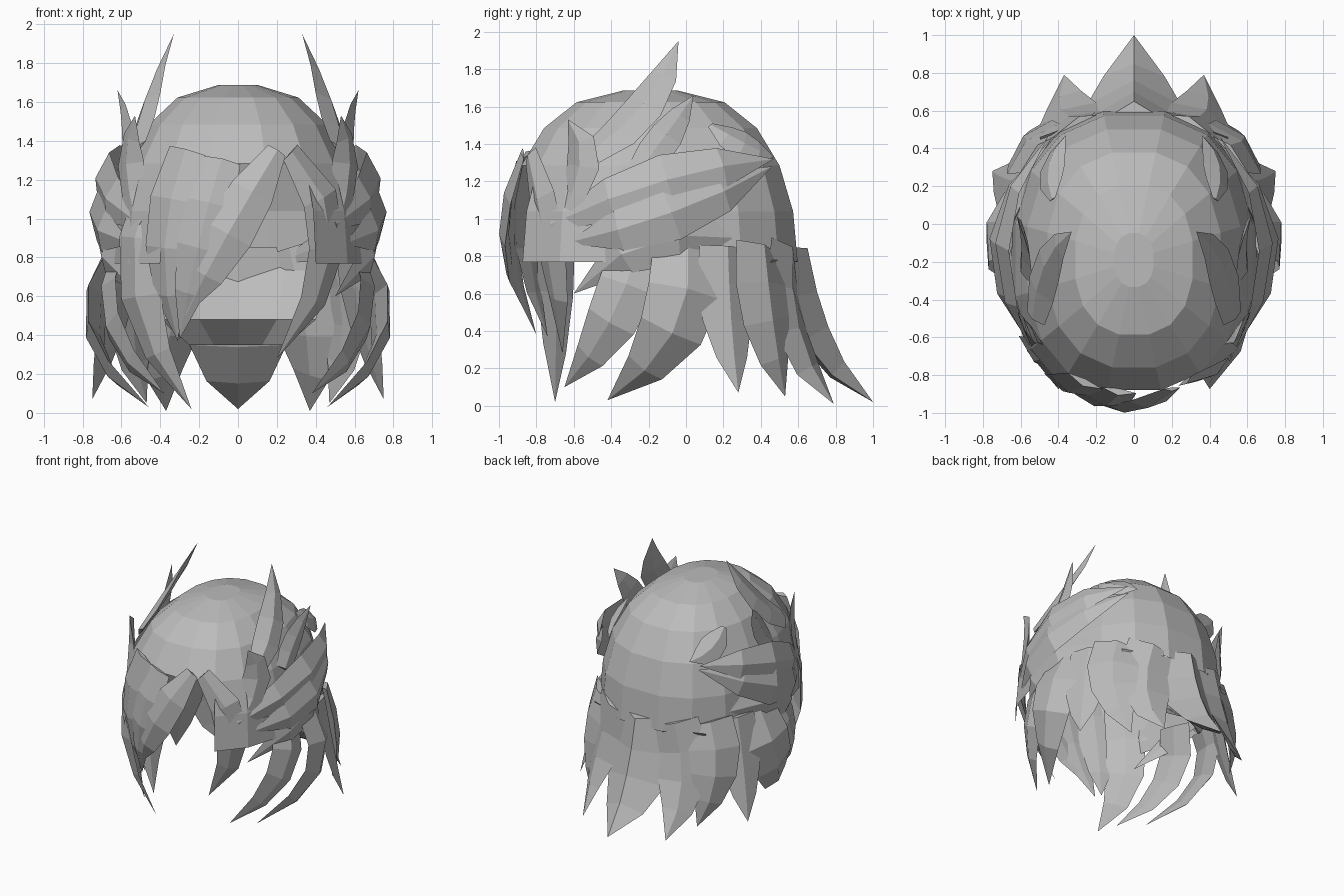
import bpy
import bmesh
import math
from mathutils import Vector

cube = bpy.data.objects.get("Cube")
if cube:
    bpy.data.objects.remove(cube)

hair = bpy.data.materials.new("hair grey")
hair.use_nodes = True
hair.diffuse_color = (0.5, 0.5, 0.5, 1)
hair.node_tree.nodes["Principled BSDF"].inputs["Base Color"].default_value = hair.diffuse_color

CENTRE = Vector((0, -0.15, 0.9))
BOTH, LEFT, RIGHT = (1, -1), (1,), (-1,)


def finish(name, bm):
    """Clean a bmesh and turn it into a flat shaded object."""
    bmesh.ops.remove_doubles(bm, verts=bm.verts, dist=0.001)
    bmesh.ops.recalc_face_normals(bm, faces=bm.faces)
    mesh = bpy.data.meshes.new(name)
    bm.to_mesh(mesh)
    bm.free()
    mesh.materials.append(hair)
    obj = bpy.data.objects.new(name, mesh)
    bpy.context.collection.objects.link(obj)


def bridge(bm, rows, closed):
    """Join successive rows of vertices with quads."""
    for low, high in zip(rows, rows[1:]):
        count = len(low)
        for i in range(count if closed else count - 1):
            j = (i + 1) % count
            bm.faces.new((low[i], low[j], high[j], high[i]))


def lock(name, sides, start, middle, tip, half, root=0.8, ridge=0.3):
    """Ridged strand bowed through three points.

    half is its half width at the middle, root the share of that kept at the
    start, ridge the height of the outer ridge as a share of the half width.
    """
    for side in sides:
        first, bend, last = (Vector((p[0] * side, p[1], p[2])) for p in (start, middle, tip))
        control = bend * 2 - (first + last) / 2
        bm = bmesh.new()
        rows = []
        steps = 4
        for i in range(steps + 1):
            t = i / steps
            u = 1 - t
            point = first * u * u + control * 2 * u * t + last * t * t
            along = ((control - first) * u + (last - control) * t).normalized()
            out = point - CENTRE
            out.z *= 0.5
            out = (out - along * out.dot(along)).normalized()
            across = along.cross(out)
            width = half * (root * u + (1 - root / 2) * 4 * u * t)
            ring = (point + across * width, point + out * width * ridge,
                    point - across * width, point - out * width * 0.1)
            rows.append([bm.verts.new(co) for co in ring])
        bridge(bm, rows, True)
        bm.faces.new(rows[0])
        prefix = "" if len(sides) == 1 else ("left_" if side > 0 else "right_")
        finish(prefix + name, bm)


def squared(value):
    """Push a sine or cosine outward for a boxier oval."""
    return math.copysign(abs(value) ** 0.85, value)


# Scalp shell: boxy dome, open over the face
SEGMENTS = 16
LEVELS = 6
bm = bmesh.new()
rows = []
for level in range(LEVELS):
    rise = math.radians(17 * level)
    width = 0.66 * math.cos(rise) ** 0.75
    depth = 0.8 * math.cos(rise) ** 0.7
    z = 0.77 + 0.92 * math.sin(rise)
    row = []
    for k in range(SEGMENTS):
        a = math.tau * (k + 0.5) / SEGMENTS
        row.append(bm.verts.new((width * squared(math.sin(a)),
                                 -0.19 + depth * squared(math.cos(a)), z)))
    rows.append(row)
bridge(bm, rows, True)
bm.faces.new(rows[-1])
face_hole = []
for f in bm.faces:
    c = f.calc_center_median()
    limit = 1.3 if c.x > -0.1 else 1
    if c.y < -0.5 and c.z < limit and abs(c.x) < 0.44:
        face_hole.append(f)
bmesh.ops.delete(bm, geom=face_hole, context="FACES")
finish("scalp_shell", bm)

# Nape panel tucked under the back of the shell
bm = bmesh.new()
rows = []
for z, y, half in ((0.78, 0.58, 0.5), (0.48, 0.4, 0.4), (0.35, 0.55, 0.25)):
    rows.append([bm.verts.new((half * t, y - 0.12 * t * t, z)) for t in (-1, -0.5, 0, 0.5, 1)])
bridge(bm, rows, False)
finish("nape_panel", bm)

# Fringe swept across the forehead
lock("fringe_centre", RIGHT, (-0.2, -0.87, 1.35), (0.05, -0.96, 0.92), (0.27, -0.86, 0.5), 0.13, 0.4)
lock("fringe_middle", RIGHT, (0.08, -0.88, 1.3), (0.2, -0.93, 0.85), (0.3, -0.8, 0.38), 0.12, 0.8)
lock("fringe_outer", RIGHT, (0.26, -0.83, 1.35), (0.36, -0.85, 0.85), (0.31, -0.74, 0.37), 0.13)
lock("fringe_long", RIGHT, (0.42, -0.68, 1.2), (0.5, -0.7, 0.6), (0.24, -0.7, 0.02), 0.14)
lock("fringe_side", LEFT, (0.27, -0.83, 1.34), (0.46, -0.72, 0.85), (0.2, -0.66, 0.28), 0.12, 0.5)

# Upright spikes around the temples and crown
lock("tall_spike", BOTH, (0.52, -0.5, 1.35), (0.45, -0.22, 1.6), (0.33, -0.04, 1.95), 0.11, 0.7)
lock("short_spike", BOTH, (0.58, -0.25, 1.25), (0.57, -0.1, 1.45), (0.62, 0.04, 1.66), 0.09)
lock("front_spike", BOTH, (0.52, -0.7, 0.96), (0.55, -0.55, 1.28), (0.53, -0.63, 1.53), 0.11, 0)
lock("crown_tuft", BOTH, (0.43, 0.13, 1.5), (0.43, 0.3, 1.39), (0.36, 0.47, 1.33), 0.1, 0.2)

# Wide strands sweeping around the sides
lock("upper_sweep", BOTH, (0.5, -0.72, 0.97), (0.69, -0.1, 1.2), (0.45, 0.47, 1.32), 0.15, 0.2)
lock("middle_sweep", BOTH, (0.55, -0.64, 0.87), (0.72, -0.08, 1.03), (0.43, 0.46, 1.28), 0.15, 0)
lock("lower_sweep", BOTH, (0.5, -0.6, 0.6), (0.68, -0.05, 0.91), (0.2, 0.6, 0.77), 0.15, 0)

# Hanging strands below the sweeps
lock("cheek_strand", BOTH, (0.6, -0.25, 0.85), (0.64, -0.4, 0.45), (0.38, -0.65, 0.1), 0.14, 1)
lock("ear_strand", BOTH, (0.62, 0, 0.85), (0.73, -0.08, 0.4), (0.46, -0.42, 0.03), 0.18, 1)
lock("neck_strand", BOTH, (0.58, 0.2, 0.85), (0.65, 0.22, 0.45), (0.75, 0.28, 0.07), 0.15, 1)
lock("rear_strand", BOTH, (0.48, 0.38, 0.85), (0.55, 0.43, 0.45), (0.47, 0.53, 0.05), 0.17, 1)
lock("back_strand", BOTH, (0.27, 0.52, 0.85), (0.36, 0.56, 0.4), (0.37, 0.79, 0.01), 0.18, 1)
lock("back_centre_strand", LEFT, (0, 0.53, 0.85), (0, 0.63, 0.35), (0, 1, 0.02), 0.25, 0.8, 0.6)
